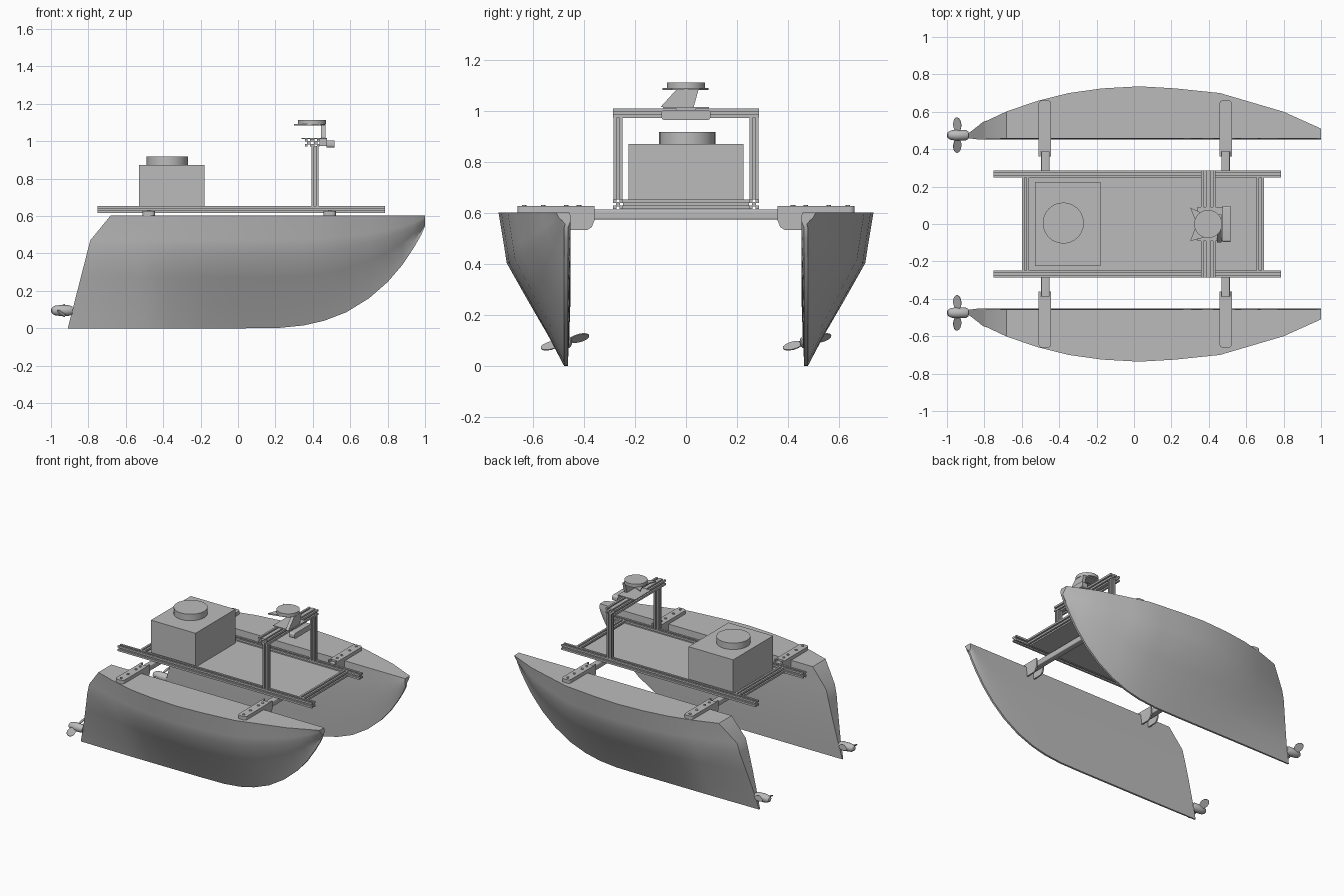
import bpy, bmesh, math
from mathutils import Matrix, Vector

cube = bpy.data.objects.get("Cube")
if cube:
    bpy.data.objects.remove(cube, do_unlink=True)

grey = bpy.data.materials.new("light grey")
grey.use_nodes = True
grey.diffuse_color = (0.5, 0.5, 0.5, 1)
grey.node_tree.nodes["Principled BSDF"].inputs["Base Color"].default_value = (0.5, 0.5, 0.5, 1)


def finish(name, bm, angle=30):
    bmesh.ops.recalc_face_normals(bm, faces=bm.faces[:])
    me = bpy.data.meshes.new(name)
    bm.to_mesh(me)
    bm.free()
    me.materials.append(grey)
    ob = bpy.data.objects.new(name, me)
    bpy.context.collection.objects.link(ob)
    bpy.ops.object.select_all(action='DESELECT')
    ob.select_set(True)
    bpy.context.view_layer.objects.active = ob
    bpy.ops.object.shade_smooth_by_angle(angle=math.radians(angle))
    return ob


def prism(name, pts, axis, a, b):
    """Extrude a 2D outline along an axis from a to b."""
    place = {'x': lambda u, v, w: (w, u, v),
             'y': lambda u, v, w: (u, w, v),
             'z': lambda u, v, w: (u, v, w)}[axis]
    bm = bmesh.new()
    lo = [bm.verts.new(place(u, v, a)) for u, v in pts]
    hi = [bm.verts.new(place(u, v, b)) for u, v in pts]
    n = len(pts)
    bm.faces.new(lo)
    bm.faces.new(hi)
    for i in range(n):
        j = (i + 1) % n
        bm.faces.new((lo[i], lo[j], hi[j], hi[i]))
    return finish(name, bm)


def rect(u0, u1, v0, v1, r=0.0):
    if not r:
        return [(u0, v0), (u1, v0), (u1, v1), (u0, v1)]
    corners = [(u1 - r, v1 - r), (u0 + r, v1 - r), (u0 + r, v0 + r), (u1 - r, v0 + r)]
    return [(cu + r * math.cos(math.pi / 2 * (q + k / 5)), cv + r * math.sin(math.pi / 2 * (q + k / 5)))
            for q, (cu, cv) in enumerate(corners) for k in range(6)]


def circle(u, v, r, n=32):
    return [(u + r * math.cos(2 * math.pi * i / n), v + r * math.sin(2 * math.pi * i / n)) for i in range(n)]


def slotted(u, v, h=0.019):
    """Square slotted bar section with a groove in each side."""
    s, d = h * 0.3, h * 0.55
    side = [(h, -h), (h, -s), (h - d, -s), (h - d, s), (h, s)]
    out = []
    for q in range(4):
        c, sn = round(math.cos(q * math.pi / 2)), round(math.sin(q * math.pi / 2))
        out += [(u + a * c - b * sn, v + a * sn + b * c) for a, b in side]
    return out


def lerp(table, t):
    for (a, p), (b, q) in zip(table, table[1:]):
        if t <= b:
            return p + (q - p) * (t - a) / (b - a)
    return table[-1][1]


# Hulls: flat inner wall, curved outer wall, lofted along x
TOP = 0.603
stations = [-0.68, -0.52, -0.35, -0.17, 0.03, 0.22, 0.35, 0.46, 0.58, 0.7, 0.8, 0.88, 0.94, 0.98, 1.0]
beam = [(-0.68, 0.145), (-0.52, 0.2), (-0.35, 0.243), (-0.17, 0.268), (0.03, 0.279), (0.22, 0.268),
        (0.46, 0.243), (0.8, 0.143), (1.0, 0.053)]
keel = [(0.2, 0.0), (0.35, 0.015), (0.46, 0.04), (0.58, 0.086), (0.7, 0.16), (0.8, 0.247),
        (0.88, 0.34), (0.94, 0.43), (0.98, 0.5), (1.0, 0.545)]
stern = [(0.0, -0.91), (0.47, -0.79), (0.61, -0.675)]
flare = [(0.0, 1.0), (0.33, 0.9), (0.55, 0.63), (0.8, 0.3), (1.0, 0.05)]
levels = [0.0, 0.22, 0.33, 0.55, 0.8, 1.0]


def hull(name, side):
    bm = bmesh.new()
    rings = []
    for i, x in enumerate(stations):
        bottom = lerp(keel, x) if x > 0.2 else 0.0
        outer, inner = [], []
        for f in levels:
            z = TOP + (bottom - TOP) * f
            px = lerp(stern, z) if i == 0 else x
            w = max(lerp(beam, x) * lerp(flare, f), 0.014)
            if i == 0 and f > 0:
                w *= 0.72
            yi = 0.457 - 0.008 * math.sin(math.pi * f) + 0.007 * f
            outer.append(bm.verts.new((px, side * (yi + w), z)))
            inner.append(bm.verts.new((px, side * yi, z)))
        rings.append(outer + inner[::-1])
    n = len(rings[0])
    for a, b in zip(rings, rings[1:]):
        for k in range(n):
            j = (k + 1) % n
            bm.faces.new((a[k], a[j], b[j], b[k]))
    # Stern and bow caps, one strip per level
    for ring in (rings[0], rings[-1]):
        for k in range(n // 2 - 1):
            bm.faces.new((ring[k], ring[k + 1], ring[n - 2 - k], ring[n - 1 - k]))
    return finish(name, bm, 25)


def propeller(name, y):
    # Rounded motor pod lathed around x
    prof = [(-1.0, 0.006), (-0.995, 0.016), (-0.98, 0.025), (-0.955, 0.029), (-0.9, 0.028), (-0.885, 0.02)]
    bm = bmesh.new()
    rings = [[bm.verts.new((x, y + u, 0.095 + v)) for u, v in circle(0, 0, r, 20)] for x, r in prof]
    for a, b in zip(rings, rings[1:]):
        for k in range(20):
            j = (k + 1) % 20
            bm.faces.new((a[k], a[j], b[j], b[k]))
    bm.faces.new(rings[0])
    bm.faces.new(rings[-1])
    finish(name + "_motor", bm)
    # Two pitched oval blades
    bm = bmesh.new()
    for ang in (15, 195):
        m = (Matrix.Translation((-0.945, y, 0.095)) @ Matrix.Rotation(math.radians(ang), 4, 'X')
             @ Matrix.Rotation(math.radians(55), 4, 'Y'))
        oval = [(0.058 + 0.04 * math.cos(t * math.pi / 8), 0.026 * math.sin(t * math.pi / 8)) for t in range(16)]
        lo, hi = [[bm.verts.new(m @ Vector((w, u, v))) for u, v in oval] for w in (-0.002, 0.002)]
        bm.faces.new(lo)
        bm.faces.new(hi)
        for k in range(16):
            bm.faces.new((lo[k], lo[(k + 1) % 16], hi[(k + 1) % 16], hi[k]))
    finish(name + "_blades", bm)


for side, label in ((1, "left"), (-1, "right")):
    hull(label + "_hull", side)
    propeller(label + "_propeller", side * 0.475)
    # Long deck rail and sensor post
    prism(label + "_rail", slotted(side * 0.267, 0.635), 'x', -0.75, 0.785)
    prism(label + "_post", slotted(0.412, side * 0.267, 0.018), 'z', 0.654, 0.974)
    # Hull mounting arms with clamp cheeks and bolts
    for x, end in ((-0.477, "rear"), (0.49, "front")):
        name = f"{label}_{end}_"
        y0, y1 = sorted((side * 0.385, side * 0.662))
        prism(name + "arm", rect(x - 0.033, x + 0.033, y0, y1, 0.02), 'z', 0.603, 0.628)
        cheek = [(side * u, v) for u, v in [(0.36, 0.628), (0.36, 0.57), (0.37, 0.545), (0.39, 0.533),
                                            (0.47, 0.533), (0.495, 0.55), (0.502, 0.575), (0.502, 0.628)]]
        for dx in (-0.028, 0.028):
            prism(name + "clamp_cheek", cheek, 'x', x + dx - 0.005, x + dx + 0.005)
        for y in (0.42, 0.47, 0.56, 0.635):
            prism(name + "bolt", circle(x, side * y, 0.009, 12), 'z', 0.627, 0.633)

# Cross tubes joining the hulls
for x, end in ((-0.474, "rear"), (0.49, "front")):
    prism(end + "_cross_tube", rect(x - 0.022, x + 0.022, 0.575, 0.614, 0.006)
          and rect(x - 0.022, x + 0.022, 0.575, 0.614, 0.006), 'y', -0.44, 0.44)

# Deck frame and plate
for x, end in ((-0.58, "rear"), (0.675, "front")):
    prism(end + "_crossbar", slotted(x, 0.635), 'y', -0.248, 0.248)
prism("deck_plate", rect(-0.561, 0.656, -0.248, 0.248), 'z', 0.618, 0.63)

# Equipment box with round cap
prism("equipment_box", rect(-0.53, -0.178, -0.225, 0.225), 'z', 0.63, 0.872)
prism("box_cap", circle(-0.378, 0.005, 0.11, 24), 'z', 0.872, 0.918)

# Sensor arch: paired top beams
for x in (0.378, 0.416):
    prism("arch_beam", slotted(x, 0.992), 'y', -0.286, 0.286)

# Forward camera bar and its bracket
prism("camera_bar", rect(-0.097, 0.097, 0.966, 1.005, 0.013), 'x', 0.472, 0.515)
prism("camera_bracket", rect(0.34, 0.475, -0.09, 0.09), 'z', 1.011, 1.016)
prism("camera_neck", rect(0.435, 0.475, -0.04, 0.04), 'z', 0.975, 1.011)

# Scanner stand, flange and drum
prism("scanner_stand", [(-0.1, 1.016), (0.03, 1.016), (0.05, 1.088), (-0.035, 1.088)], 'x', 0.445, 0.468)
prism("scanner_flange", [(0.30, -0.092), (0.38, -0.07), (0.44, -0.055), (0.465, 0.0),
                         (0.44, 0.055), (0.36, 0.06), (0.30, 0.088), (0.335, 0.0)], 'z', 1.083, 1.092)
prism("scanner_drum", circle(0.396, 0.0, 0.075), 'z', 1.09, 1.113)
